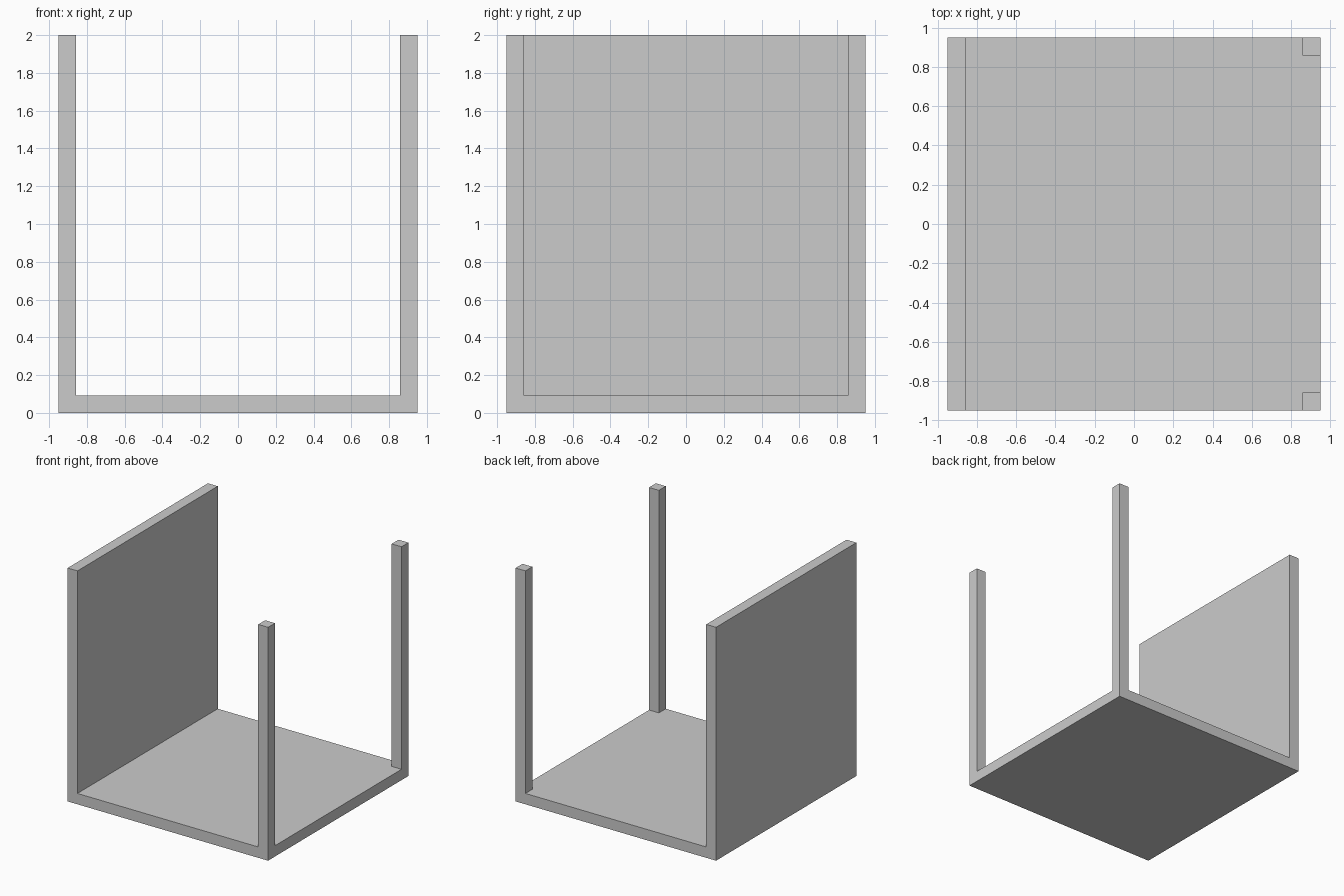
import bpy, bmesh, math

if "Cube" in bpy.data.objects:
    bpy.data.objects.remove(bpy.data.objects["Cube"])

HALF, T, HEIGHT = 0.95, 0.093, 2.0
cuts = [-HALF, -HALF + T, HALF - T, HALF]

bm = bmesh.new()

# base outline, divided where the wall and posts stand
grid = [[bm.verts.new((x, y, 0)) for y in cuts] for x in cuts]
for i in range(3):
    for j in range(3):
        bm.faces.new((grid[i][j], grid[i + 1][j], grid[i + 1][j + 1], grid[i][j + 1]))


def raise_faces(faces, height, keep):
    """Extrude a region straight up as one block."""
    res = bmesh.ops.extrude_face_region(bm, geom=faces, use_keep_orig=keep)
    verts = [g for g in res["geom"] if isinstance(g, bmesh.types.BMVert)]
    bmesh.ops.translate(bm, verts=verts, vec=(0, 0, height))
    if not keep:
        bmesh.ops.delete(bm, geom=[f for f in faces if f.is_valid], context="FACES_ONLY")
    return [g for g in res["geom"] if isinstance(g, bmesh.types.BMFace)]


# floor slab
top = raise_faces(bm.faces[:], T, True)

# full side wall on the left, two corner posts on the right
edge = HALF - T
centre = {f: f.calc_center_median() for f in top}
wall = [f for f in top if centre[f].x < -edge]
posts = [f for f in top if centre[f].x > edge and abs(centre[f].y) > edge]
raise_faces(wall + posts, HEIGHT - T, False)

# merge coplanar faces into clean flat sides
bmesh.ops.recalc_face_normals(bm, faces=bm.faces[:])
bmesh.ops.dissolve_limit(bm, angle_limit=math.radians(1), verts=bm.verts[:], edges=bm.edges[:])

mesh = bpy.data.meshes.new("open_frame_with_side_wall")
bm.to_mesh(mesh)
bm.free()
obj = bpy.data.objects.new("open_frame_with_side_wall", mesh)
bpy.context.collection.objects.link(obj)
